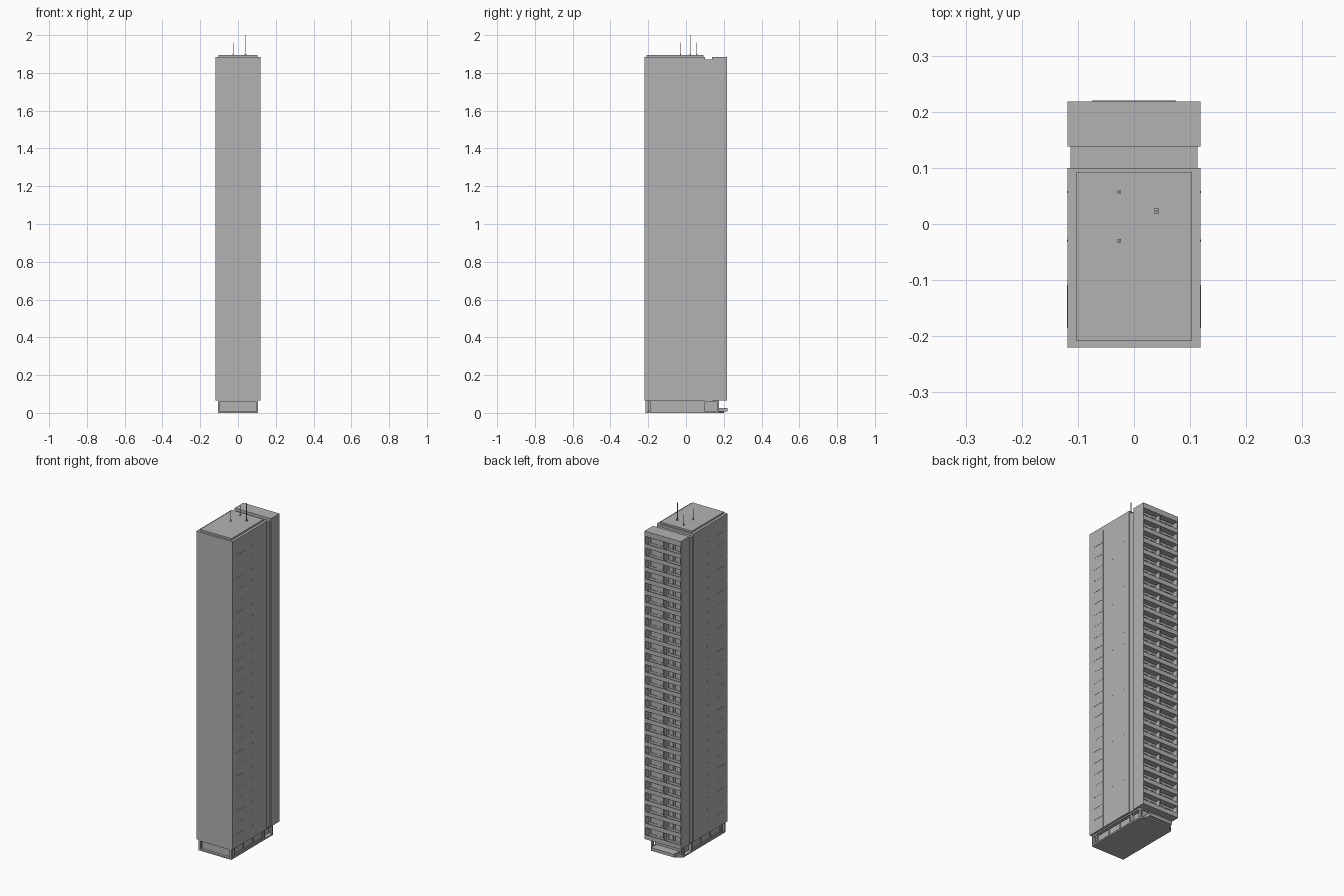
import bpy, bmesh
from mathutils import Matrix, Vector

if "Cube" in bpy.data.objects:
    bpy.data.objects.remove(bpy.data.objects["Cube"])

concrete = bpy.data.materials.new("concrete grey")
concrete.diffuse_color = (0.45, 0.45, 0.45, 1)
concrete.use_nodes = True
concrete.node_tree.nodes["Principled BSDF"].inputs["Base Color"].default_value = concrete.diffuse_color


def part(name, boxes, mirror=False):
    """One object made of boxes (x0, x1, y0, y1, z0, z1), optionally mirrored in x."""
    bm = bmesh.new()
    for x0, x1, y0, y1, z0, z1 in boxes:
        m = Matrix.Translation(Vector((x0 + x1, y0 + y1, z0 + z1)) / 2)
        m = m @ Matrix.Diagonal((x1 - x0, y1 - y0, z1 - z0, 1))
        bmesh.ops.create_cube(bm, size=1, matrix=m)
    me = bpy.data.meshes.new(name)
    bm.to_mesh(me)
    bm.free()
    me.materials.append(concrete)
    ob = bpy.data.objects.new(name, me)
    bpy.context.collection.objects.link(ob)
    if mirror:
        ob.modifiers.new("mirror", 'MIRROR')
    return ob


def prism(name, outline, z0, z1):
    """Extruded plan outline."""
    bm = bmesh.new()
    f = bm.faces.new([bm.verts.new((x, y, z0)) for x, y in outline])
    top = bmesh.ops.extrude_face_region(bm, geom=[f])
    for v in top['geom']:
        if isinstance(v, bmesh.types.BMVert):
            v.co.z = z1
    bmesh.ops.recalc_face_normals(bm, faces=bm.faces)
    me = bpy.data.meshes.new(name)
    bm.to_mesh(me)
    bm.free()
    me.materials.append(concrete)
    bpy.context.collection.objects.link(bpy.data.objects.new(name, me))


BOT, TOP, W = 0.065, 1.885, 0.1185
STEP, N = 0.0688, 26
floors = [BOT + i * STEP for i in range(N)]

# Main tower, recessed link and roof
part("main_tower", [(-W, W, -0.22, 0.10, BOT, TOP)])
part("recessed_link", [(-0.113, 0.113, 0.10, 0.14, BOT, 1.87)])
part("roof_plate", [(-0.103, 0.103, -0.208, 0.092, TOP, 1.895)])

# Roof antennas: base block and thin mast
for i, (x, y, b, top) in enumerate([(0.04, 0.023, 0.0045, 2.0),
                                    (-0.026, 0.057, 0.003, 1.96),
                                    (-0.026, -0.03, 0.003, 1.96)]):
    m = b / 3
    part(f"antenna_{i}", [(x - b, x + b, y - b, y + b, 1.895, 1.901),
                          (x - m, x + m, y - m, y + m, 1.901, top)])

# Rear balcony block: inner wall, side walls, cap
part("rear_wall", [(-W, W, 0.138, 0.182, BOT, TOP)])
part("rear_side_walls", [(W - 0.005, W, 0.182, 0.217, BOT, TOP)], mirror=True)
part("rear_cap", [(-W, W, 0.182, 0.218, BOT + N * STEP, TOP)])

# Balcony slabs, parapets, partitions and windows on every floor
slabs, partitions, frames = [], [], []
for z in floors:
    slabs += [(-W, W, 0.182, 0.218, z, z + 0.008),
              (-W, W, 0.213, 0.218, z, z + 0.026)]
    partitions.append((-0.003, 0.003, 0.182, 0.212, z + 0.008, z + STEP))
    for x0, x1 in ((0.012, 0.045), (0.055, 0.105)):
        frames += [(x0, x1, 0.182, 0.185, z + 0.054, z + 0.057),
                   (x0, x1, 0.182, 0.185, z + 0.018, z + 0.021),
                   (x0, x0 + 0.003, 0.182, 0.185, z + 0.018, z + 0.057),
                   (x1 - 0.003, x1, 0.182, 0.185, z + 0.018, z + 0.057)]
part("balcony_slabs", slabs)
part("balcony_partitions", partitions)
part("balcony_window_frames", frames, mirror=True)

# Thin ledges and vertical strip on the tower sides
ledges = [(W, W + 0.001, -0.113, -0.109, BOT, 1.86)]
for z in floors:
    z += 0.073
    if z > 1.85:
        continue
    ledges += [(W, W + 0.001, -0.185, -0.113, z, z + 0.004),
               (W, W + 0.001, -0.032, -0.028, z, z + 0.006),
               (W, W + 0.001, 0.055, 0.059, z, z + 0.012)]
part("side_ledges", ledges, mirror=True)

# Base: floor slab, lobby core, posts, rear entrance
prism("base_floor", [(-0.107, -0.215), (0.107, -0.215), (0.107, 0.175),
                     (0.075, 0.2), (-0.075, 0.2), (-0.107, 0.175)], 0, 0.008)
part("lobby_core", [(-0.095, 0.095, -0.2, 0.1, 0.008, BOT),
                    (-0.085, 0.085, 0.1, 0.17, 0.008, BOT)])
posts = [(0.095, 0.107, y, y + 0.01, 0.008, BOT)
         for y in (-0.215, -0.19, 0.09, 0.165)]
part("base_posts", posts, mirror=True)
part("lobby_frames", [(0.095, 0.1, -0.18, 0.09, 0.008, 0.016),
                      (0.095, 0.1, -0.18, 0.09, 0.052, 0.057)] +
     [(0.095, 0.1, y, y + 0.004, 0.016, 0.052) for y in (-0.18, -0.09, 0.0, 0.086)],
     mirror=True)
part("base_fascia", [(-0.107, 0.107, -0.215, 0.175, 0.057, BOT)])
part("rear_entrance", [(-0.075, 0.075, 0.17, 0.22, 0.008, 0.026)])
